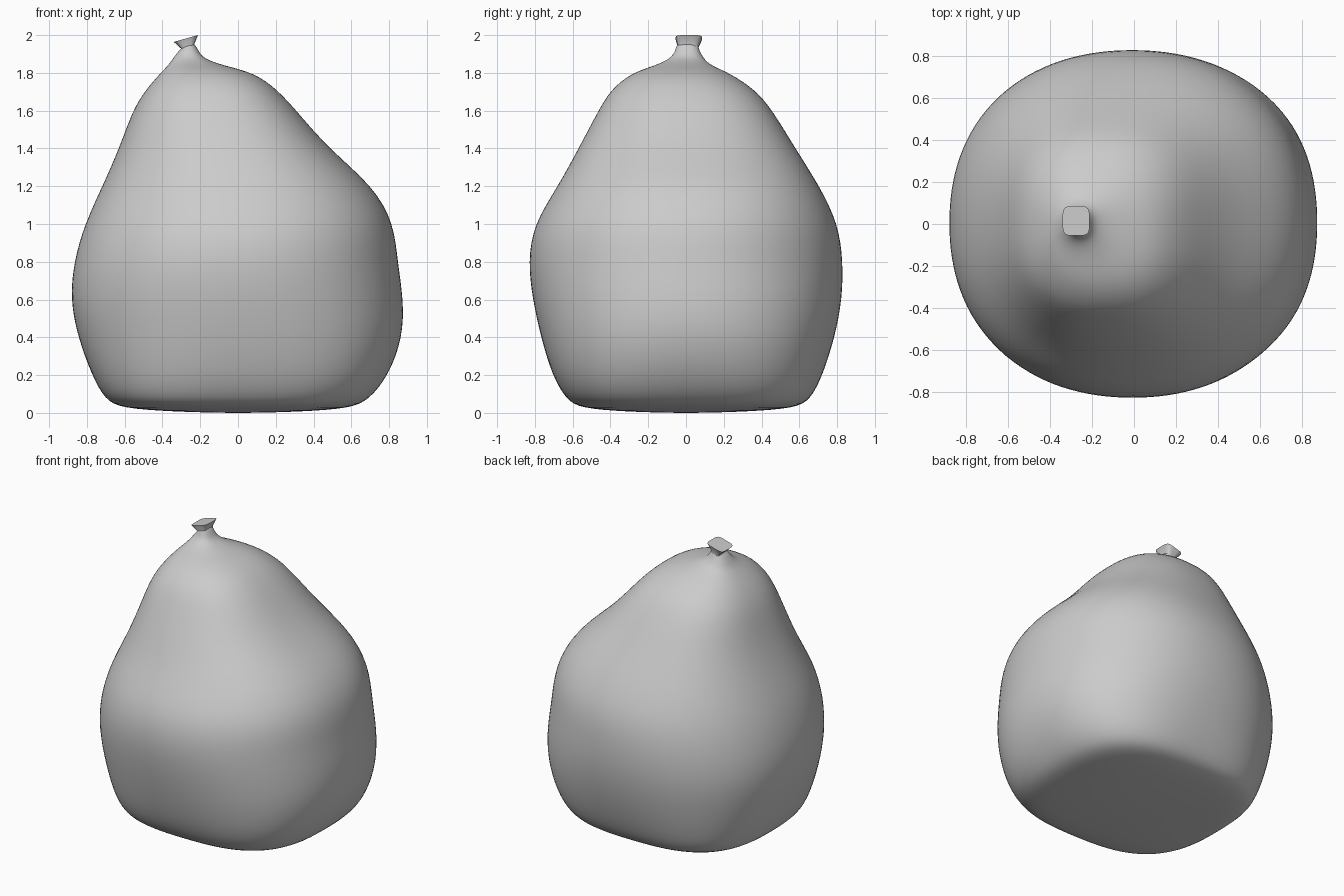
import bpy, bmesh
from math import cos, sin, pi, copysign

if "Cube" in bpy.data.objects:
    bpy.data.objects.remove(bpy.data.objects["Cube"])

SEG = 32


def ring(bm, z, x0, x1, y0, y1, n, slope=0.0):
    """Rounded-square loop filling the given extents; slope tilts it along x."""
    cx, cy, rx, ry = (x0 + x1) / 2, (y0 + y1) / 2, (x1 - x0) / 2, (y1 - y0) / 2
    loop = []
    for i in range(SEG):
        a = 2 * pi * i / SEG
        c, s = cos(a), sin(a)
        k = (abs(c) ** n + abs(s) ** n) ** (-1 / n)
        loop.append(bm.verts.new((cx + rx * c * k, cy + ry * s * k, z + slope * rx * c * k)))
    return loop


def loft(name, levels, subdiv, sharp=False):
    bm = bmesh.new()
    loops = [ring(bm, *lv) for lv in levels]
    for a, b in zip(loops, loops[1:]):
        for i in range(SEG):
            j = (i + 1) % SEG
            bm.faces.new((a[i], a[j], b[j], b[i]))
    bm.faces.new(loops[0][::-1])
    bm.faces.new(loops[-1])
    me = bpy.data.meshes.new(name)
    bm.to_mesh(me)
    bm.free()
    ob = bpy.data.objects.new(name, me)
    bpy.context.collection.objects.link(ob)
    if subdiv:
        mod = ob.modifiers.new("smooth", 'SUBSURF')
        mod.levels = mod.render_levels = subdiv
    bpy.context.view_layer.objects.active = ob
    ob.select_set(True)
    if sharp:
        bpy.ops.object.shade_smooth_by_angle(angle=0.6)
    else:
        bpy.ops.object.shade_smooth()
    ob.select_set(False)
    return ob


# Sagging bag: z, x range, y range, squareness
loft("bag_body", [
    (0.0, -.08, .08, -.08, .08, 2.6),
    (.007, -.35, .35, -.33, .33, 2.8),
    (.025, -.62, .60, -.56, .58, 3),
    (.07, -.705, .695, -.635, .66, 3),
    (.20, -.775, .80, -.71, .725, 2.7),
    (.40, -.85, .875, -.77, .79, 2.4),
    (.60, -.892, .88, -.815, .83, 2.25),
    (.80, -.873, .848, -.84, .835, 2.2),
    (1.0, -.815, .83, -.81, .81, 2.2),
    (1.2, -.72, .72, -.68, .71, 2.3),
    (1.4, -.63, .48, -.57, .58, 2.4),
    (1.6, -.56, .31, -.465, .46, 2.5),
    (1.71, -.49, .21, -.40, .37, 2.5),
    (1.80, -.41, .09, -.29, .23, 2.4),
    (1.84, -.37, -.08, -.16, .13, 2.3),
    (1.875, -.345, -.18, -.085, .095, 2.3),
    (1.91, -.32, -.205, -.06, .075, 2.4),
    (1.935, -.305, -.225, -.052, .066, 2.5, .3),
    (1.945, -.30, -.235, -.05, .062, 2.5, .3),
], 2)

# Flared, tilted tie-off at the top
loft("bag_tie", [
    (1.925, -.30, -.23, -.043, .067, 4, .3),
    (1.94, -.302, -.232, -.043, .067, 4, .3),
    (1.982, -.34, -.212, -.055, .085, 5, .28),
], 0, True)
